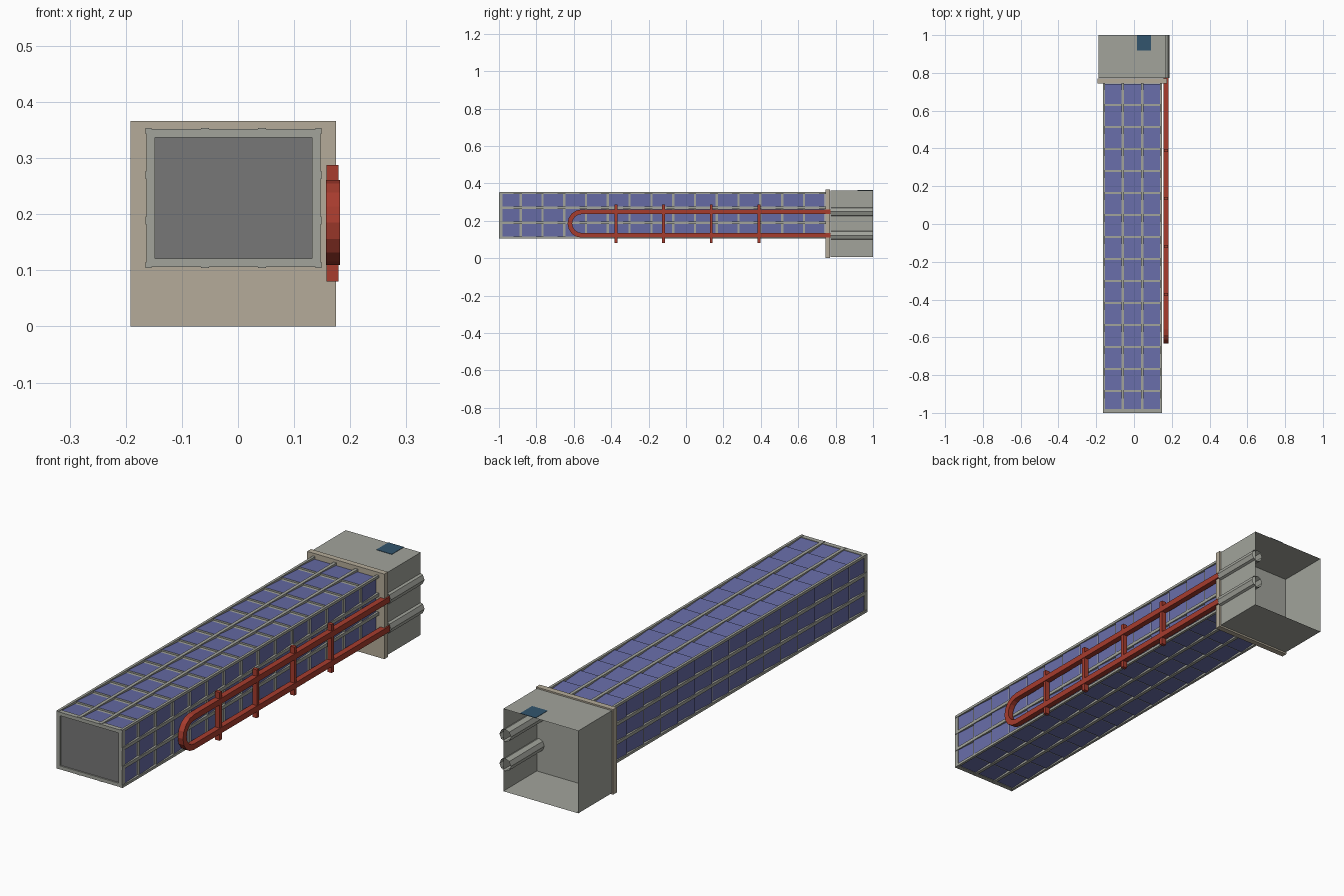
import bpy, bmesh, math
from mathutils import Vector

if "Cube" in bpy.data.objects:
    bpy.data.objects.remove(bpy.data.objects["Cube"])


def mat(name, rgb):
    m = bpy.data.materials.new(name)
    m.diffuse_color = (*rgb, 1)
    m.use_nodes = True
    m.node_tree.nodes["Principled BSDF"].inputs["Base Color"].default_value = m.diffuse_color
    return m


BLUE = mat("glass_blue", (0.135, 0.15, 0.385))
RED = mat("pipe_red", (0.385, 0.045, 0.027))
BEIGE = mat("plate_beige", (0.46, 0.41, 0.32))
GREY = mat("metal_grey", (0.36, 0.37, 0.33))
DARK = mat("panel_dark", (0.185, 0.185, 0.185))
TEAL = mat("hatch_teal", (0.032, 0.089, 0.153))


def finish(name, bm, material):
    bmesh.ops.recalc_face_normals(bm, faces=bm.faces)
    me = bpy.data.meshes.new(name)
    bm.to_mesh(me)
    bm.free()
    ob = bpy.data.objects.new(name, me)
    bpy.context.collection.objects.link(ob)
    me.materials.append(material)
    return ob


def box(bm, x0, x1, y0, y1, z0, z1):
    vs = bmesh.ops.create_cube(bm, size=1)["verts"]
    for v in vs:
        v.co = ((x0 + x1) / 2 + v.co.x * (x1 - x0),
                (y0 + y1) / 2 + v.co.y * (y1 - y0),
                (z0 + z1) / 2 + v.co.z * (z1 - z0))


def bridge(bm, rings, closed=False, cap_start=False):
    """Join successive rings of points with quads."""
    rings = [[bm.verts.new(p) for p in r] for r in rings]
    pairs = list(zip(rings, rings[1:]))
    if closed:
        pairs.append((rings[-1], rings[0]))
    for a, b in pairs:
        for i in range(len(a)):
            j = (i + 1) % len(a)
            bm.faces.new((a[i], a[j], b[j], b[i]))
    if cap_start:
        bm.faces.new(rings[0])


def rect(y, grow):
    """Rectangle around the corridor section at y, grown from the glass."""
    x0, x1, z0, z1 = -0.158 - grow, 0.142 + grow, 0.111 - grow, 0.347 + grow
    return [(x0, y, z0), (x1, y, z0), (x1, y, z1), (x0, y, z1)]


def octagon(center, r):
    return [center + Vector((math.cos(k * math.pi / 4), 0,
                             math.sin(k * math.pi / 4))) * r for k in range(8)]


def square(center, out, r):
    """Square pipe section, spanned by x and the outward direction."""
    x = Vector((1, 0, 0))
    return [center + (x * a + out * b) * r
            for a, b in ((1, 1), (1, -1), (-1, -1), (-1, 1))]


# Corridor: slightly stepped glass bays with a grey rib strip before each step
HI, LO, STRIP = 0.004, -0.003, 0.012
glass, ribs = bmesh.new(), bmesh.new()
bridge(glass, [rect(-0.985, HI - 0.001), rect(-0.890, LO)])
for k in range(14):
    y = -0.890 + 0.1165 * k
    end = min(y + 0.1165, 0.75)
    bridge(ribs, [rect(y, LO), rect(y + STRIP, LO), rect(y + STRIP, HI)])
    bridge(glass, [rect(y + STRIP, HI), rect(end, LO)])
finish("corridor_glass", glass, BLUE)
finish("cross_ribs", ribs, GREY)

# Lengthwise bars on all four sides and the corners
bm = bmesh.new()
for x in (-0.059, 0.043):
    for z in (0.104, 0.343):
        box(bm, x - 0.007, x + 0.007, -0.998, 0.75, z, z + 0.011)
for z in (0.189, 0.27):
    for x in (-0.165, 0.138):
        box(bm, x, x + 0.011, -0.998, 0.75, z - 0.007, z + 0.007)
for x in (-0.165, 0.138):
    for z in (0.104, 0.343):
        box(bm, x, x + 0.011, -0.998, 0.75, z, z + 0.011)
finish("lengthwise_bars", bm, GREY)

# Front end frame and its closing panel
bm = bmesh.new()
bridge(bm, [rect(-1, 0.005), rect(-0.98, 0.005),
            rect(-0.98, -0.01), rect(-1, -0.01)], closed=True)
finish("end_frame", bm, GREY)
bm = bmesh.new()
bm.faces.new([bm.verts.new(p) for p in rect(-0.994, -0.009)])
finish("end_panel", bm, DARK)

# Housing: front plate and thin shell open at the back
bm = bmesh.new()
box(bm, -0.192, 0.175, 0.745, 0.77, 0, 0.366)
finish("housing_plate", bm, BEIGE)
bm = bmesh.new()
bridge(bm, [[(-0.187, y, 0.006), (0.17, y, 0.006),
             (0.17, y, 0.361), (-0.187, y, 0.361)] for y in (0.772, 1)],
       cap_start=True)
finish("housing_shell", bm, GREY)
bm = bmesh.new()
box(bm, 0.016, 0.09, 0.918, 1, 0.3615, 0.363)
finish("roof_hatch", bm, TEAL)

# Pipe sleeves along the housing wall
bm = bmesh.new()
for z in (0.122, 0.248):
    bridge(bm, [octagon(Vector((0.161, y, z)), 0.027) for y in (0.772, 1)])
finish("pipe_sleeves", bm, GREY)

# U-shaped pipe of square section
bm = bmesh.new()
center, R, r = Vector((0.169, -0.558, 0.185)), 0.063, 0.0125
up = Vector((0, 0, 1))
rings = [square(Vector((0.169, 0.775, 0.185 + R)), up, r)]
for k in range(9):
    a = math.pi * k / 8
    out = Vector((0, -math.sin(a), math.cos(a)))
    rings.append(square(center + out * R, out, r))
rings.append(square(Vector((0.169, 0.775, 0.185 - R)), -up, r))
bridge(bm, rings)
finish("u_pipe", bm, RED)

# Upright pipe brackets
bm = bmesh.new()
for k in range(4):
    y = -0.374 + 0.2545 * k
    box(bm, 0.158, 0.179, y - 0.008, y + 0.008, 0.08, 0.288)
finish("pipe_brackets", bm, RED)
